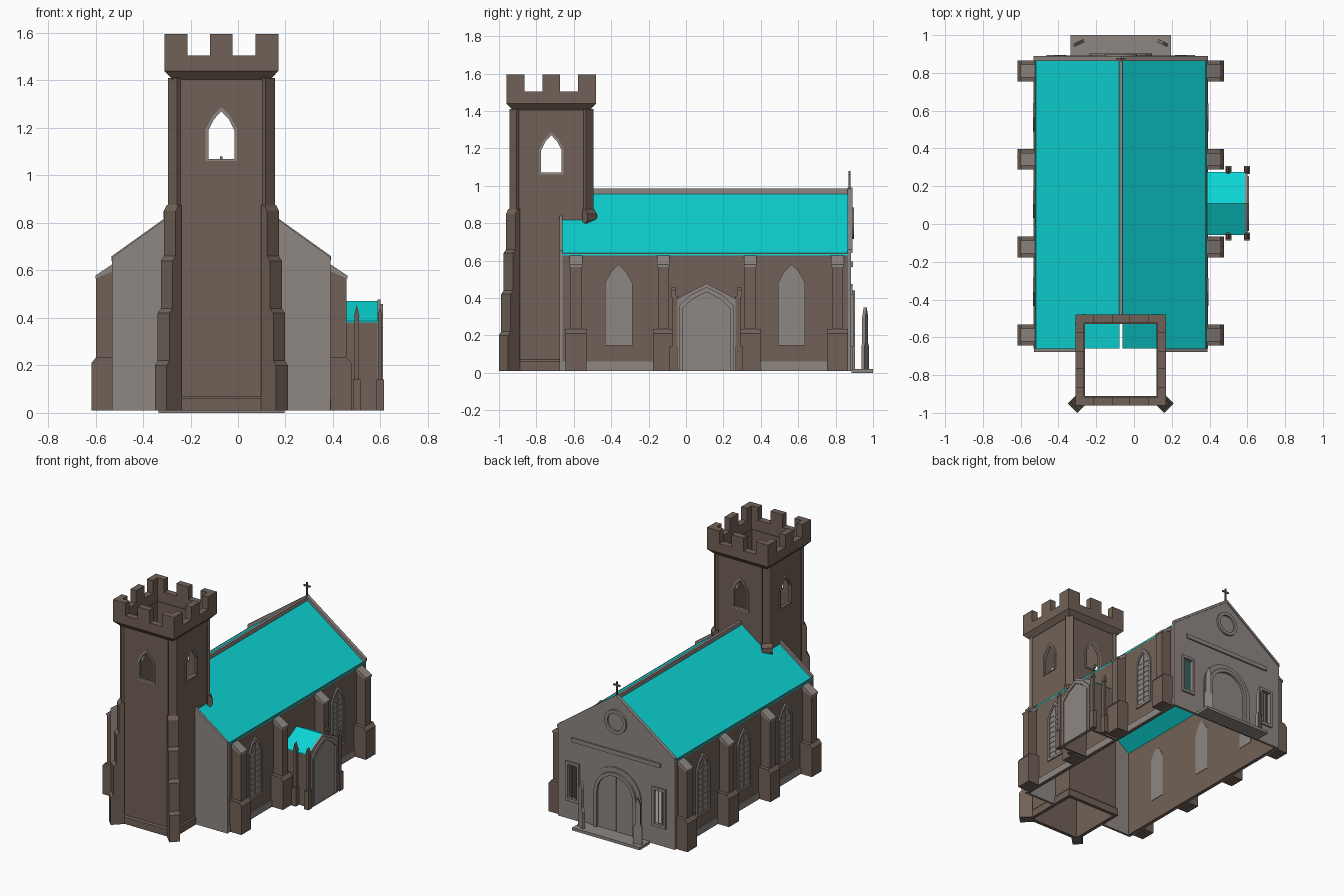
import bpy, bmesh, math
from mathutils import Matrix

if "Cube" in bpy.data.objects:
    bpy.data.objects.remove(bpy.data.objects["Cube"])

def material(name, col):
    m = bpy.data.materials.new(name)
    m.diffuse_color = (*col, 1)
    m.use_nodes = True
    m.node_tree.nodes["Principled BSDF"].inputs["Base Color"].default_value = m.diffuse_color
    return m

STONE = material("brown_stone", (0.165, 0.121, 0.095))
TRIM = material("pale_stone", (0.275, 0.243, 0.228))
ROOF = material("turquoise_roof", (0.004, 0.66, 0.66))
CX, TY = -0.07, -0.72          # centre line, tower centre in y
AX = {'x': lambda u, v, d: (d, u, v), 'y': lambda u, v, d: (u, d, v), 'z': lambda u, v, d: (u, v, d)}

def finish(name, bm, mat, M=None):
    bmesh.ops.recalc_face_normals(bm, faces=bm.faces)
    me = bpy.data.meshes.new(name)
    bm.to_mesh(me)
    bm.free()
    if M:
        me.transform(M)
    me.materials.append(mat)
    ob = bpy.data.objects.new(name, me)
    bpy.context.collection.objects.link(ob)
    return ob

def prism(name, pts, axis, d0, d1, mat, M=None):
    """Polygon pts extruded along an axis."""
    bm = bmesh.new()
    a, b = ([bm.verts.new(AX[axis](u, v, d)) for u, v in pts] for d in (d0, d1))
    n = len(pts)
    bm.faces.new(a)
    bm.faces.new(b)
    for i in range(n):
        j = (i + 1) % n
        bm.faces.new((a[i], a[j], b[j], b[i]))
    return finish(name, bm, mat, M)

def stitch(name, loops, mat):
    """Loops joined in a closed chain with quads."""
    bm = bmesh.new()
    vs = [[bm.verts.new(p) for p in l] for l in loops]
    n, k = len(vs[0]), len(vs)
    for s in range(k):
        a, b = vs[s], vs[(s + 1) % k]
        for i in range(n):
            j = (i + 1) % n
            bm.faces.new((a[i], a[j], b[j], b[i]))
    return finish(name, bm, mat)

def frame(name, outer, inner, axis, d0, d1, mat):
    return stitch(name, [[AX[axis](u, v, d) for u, v in l] for l, d in
                         ((outer, d0), (outer, d1), (inner, d1), (inner, d0))], mat)

def square_ring(name, profile, mat):
    return stitch(name, [[(CX + sx * h, TY + sy * h, z) for sx, sy in
                          ((-1, -1), (1, -1), (1, 1), (-1, 1))] for h, z in profile], mat)

def rect(u0, u1, v0, v1):
    return [(u0, v0), (u1, v0), (u1, v1), (u0, v1)]

def box(name, x0, x1, y0, y1, z0, z1, mat):
    return prism(name, rect(x0, x1, y0, y1), 'z', z0, z1, mat)

def pointed(c, w, z0, zs, za):
    zm = zs + 0.58 * (za - zs)
    return [(c - w, z0), (c + w, z0), (c + w, zs), (c + .58 * w, zm), (c, za), (c - .58 * w, zm), (c - w, zs)]

def round_arch(c, w, z0, zs):
    return [(c - w, z0), (c + w, z0)] + [(c + w * math.cos(math.pi * i / 14), zs + w * math.sin(math.pi * i / 14)) for i in range(15)]

def circle(c, z, r):
    return [(c + r * math.cos(math.tau * i / 24), z + r * math.sin(math.tau * i / 24)) for i in range(24)]

def cut(ob, cutter):
    cutter.hide_render = True
    cutter.hide_viewport = True
    m = ob.modifiers.new("opening", 'BOOLEAN')
    m.operation, m.solver, m.object = 'DIFFERENCE', 'EXACT', cutter

# Tower shell, open at top and bottom, with a belfry opening on each side
tower = square_ring("tower_walls", [(.205, .01), (.205, 1.43), (.19, 1.43), (.19, .01)], STONE)
square_ring("tower_plinth", [(.215, .01), (.215, .06), (.207, .07), (.2, .07), (.2, .01)], STONE)
for ax, c, t in (('x', TY, CX), ('y', CX, TY)):
    hole = pointed(c, .055, 1.07, 1.19, 1.27)
    cut(tower, prism("belfry_cutter", hole, ax, t - .4, t + .4, STONE))
    for s in (-1, 1):
        frame("belfry_frame", pointed(c, .066, 1.06, 1.195, 1.288), hole, ax, t + s * .19, t + s * .211, TRIM)

# Parapet with battlements
square_ring("tower_parapet", [(.207, 1.405), (.24, 1.44), (.24, 1.505), (.195, 1.505), (.195, 1.405)], STONE)
for sx in (-1, 1):
    for sy in (-1, 1):
        L = [(.24, .24), (.143, .24), (.143, .195), (.195, .195), (.195, .143), (.24, .143)]
        prism("corner_merlon", [(CX + sx * a, TY + sy * b) for a, b in L], 'z', 1.504, 1.595, STONE)
    a, b = sorted((sx * .195, sx * .24))
    box("merlon", CX + a, CX + b, TY - .047, TY + .047, 1.504, 1.595, STONE)
    box("merlon", CX - .047, CX + .047, TY + a, TY + b, 1.504, 1.595, STONE)

# Diagonal corner buttresses: thin above, stepped in front, corbelled behind
def reach(h, w):
    return math.sqrt(2) * (h - w * .3536)

for sx in (-1, 1):
    for sy in (-1, 1):
        M = Matrix.Translation((CX, TY, 0)) @ Matrix.Rotation(math.atan2(sy, sx), 4, 'Z')
        r = reach(.225, .055)
        prism("corner_pilaster", rect(.272, r, .84, 1.41), 'y', -.0275, .0275, STONE, M)
        if sy < 0:
            pts = [(.272, .01)]
            for h, z0, z1 in ((.28, .01, .2), (.268, .22, .42), (.255, .44, .64), (.242, .66, .85)):
                q = reach(h, .07)
                pts += [(q, z0), (q, z1)]
            prism("corner_buttress", pts + [(r, .875), (.272, .875)], 'y', -.035, .035, STONE, M)
        else:
            q = reach(.243, .07)
            prism("corner_corbel", [(.272, .78), (q - .02, .79), (q, .82), (q, .85), (r, .875), (.272, .875)],
                  'y', -.035, .035, STONE, M)

# Nave walls, plinths, roof slopes
for s in (-1, 1):
    def X(v):
        return CX + s * v
    box("nave_side_wall", *sorted((X(.435), X(.455))), -.66, .87, .01, .64, STONE)
    box("nave_plinth", *sorted((X(.45), X(.461))), -.66, .87, .01, .06, TRIM)
    prism("nave_roof", [(X(.458), .634), (X(.008), .957), (X(.008), .951), (X(.458), .626)], 'y', -.66, .868, ROOF)
    # front gable, one half either side of the tower
    prism("front_gable", [(X(.46), .01), (X(.46), .655), (X(.2), .842), (X(.2), .01)], 'y', -.677, -.66, TRIM)
    # stepped side buttresses with pale sloped caps
    for y in (.81, .343, -.122, -.588):
        prism("buttress_base", [(X(.45), .01), (X(.547), .01), (X(.547), .21), (X(.527), .235), (X(.45), .235)],
              'y', y - .055, y + .055, STONE)
        prism("buttress_shaft", [(X(.45), .2), (X(.527), .2), (X(.527), .575), (X(.45), .61)],
              'y', y - .029, y + .029, STONE)
        prism("buttress_cap", [(X(.45), .6), (X(.531), .565), (X(.531), .578), (X(.45), .632)],
              'y', y - .034, y + .034, TRIM)
    # lancet windows with glazing bars (the porch fills the middle bay on the right)
    for y in ((-.36, .564) if s > 0 else (-.36, .105, .564)):
        inner = pointed(y, .058, .165, .475, .557)
        prism("lancet_panel", inner, 'x', X(.432), X(.458), TRIM)
        frame("lancet_frame", pointed(y, .073, .147, .48, .58), inner, 'x', X(.45), X(.465), TRIM)
        box("lancet_mullion", *sorted((X(.456), X(.463))), y - .005, y + .005, .165, .55, TRIM)
        for i in range(8):
            z = .2 + i * .039
            box("lancet_bar", *sorted((X(.456), X(.461))), y - .058, y + .058, z, z + .007, TRIM)
box("roof_ridge", CX - .009, CX + .009, -.51, .88, .945, .984, TRIM)

# Back gable with open side windows
gable = prism("back_gable", [(CX - .46, .01), (CX + .46, .01), (CX + .46, .655), (CX, .985), (CX - .46, .655)],
              'y', .866, .883, TRIM)
for s in (-1, 1):
    c = CX + s * .34
    hole = rect(c - .036, c + .036, .16, .4)
    cut(gable, prism("back_window_cutter", hole, 'y', .8, .95, TRIM))
    frame("back_window_frame", rect(c - .053, c + .053, .14, .42), hole, 'y', .866, .895, TRIM)
    for d in (-.013, .013):
        box("back_window_bar", c + d - .004, c + d + .004, .87, .882, .155, .405, TRIM)
    # sloping gable coping
    prism("gable_coping", [(CX + s * .462, .64), (CX + s * .462, .66), (CX, .99), (CX, .97)], 'y', .864, .89, TRIM)
frame("round_window_frame", circle(CX, .8, .085), circle(CX, .8, .062), 'y', .88, .897, TRIM)
prism("round_window_panel", circle(CX, .8, .064), 'y', .88, .885, TRIM)
box("gable_band", CX - .35, CX + .35, .88, .893, .565, .595, TRIM)

# Back doorway, step and side posts
frame("door_surround", round_arch(CX, .2, .012, .275), round_arch(CX, .165, .02, .275), 'y', .88, .89, TRIM)
frame("door_arch", round_arch(CX, .165, .012, .275), round_arch(CX, .14, .02, .275), 'y', .88, .903, TRIM)
prism("back_door", round_arch(CX, .142, .015, .275), 'y', .88, .887, TRIM)
box("door_seam", CX - .003, CX + .003, .885, .89, .02, .41, TRIM)
box("back_step", CX - .265, CX + .265, .884, 1.0, 0, .02, TRIM)
for s in (-1, 1):
    M = Matrix.Translation((CX + s * .222, .958, 0)) @ Matrix.Rotation(-s * math.radians(25), 4, 'Z')
    prism("step_post", [(-.03, .02), (.03, .02), (.03, .14), (.018, .16), (.018, .3), (0, .35), (-.018, .3),
                        (-.018, .16), (-.03, .14)], 'y', -.009, .009, TRIM, M)

# Gable cross
box("cross_upright", CX - .005, CX + .005, .87, .88, .97, 1.08, STONE)
box("cross_arm", CX - .026, CX + .026, .87, .88, 1.05, 1.06, STONE)

# Side porch
PY = .109
for s in (-1, 1):
    box("porch_side_wall", .38, .595, *sorted((PY + s * .145, PY + s * .16)), .01, .385, STONE)
    prism("porch_roof", [(PY + s * .166, .386), (PY, .472), (PY, .466), (PY + s * .166, .38)], 'x', .383, .594, ROOF)
    for x, top in ((.5, .455), (.598, .44)):
        y0 = PY + s * .155
        box("porch_buttress", x - .016, x + .016, *sorted((y0, PY + s * .197)), .01, .14, STONE)
        box("porch_shaft", x - .009, x + .009, *sorted((y0, PY + s * .185)), .13, .41, STONE)
        prism("porch_pinnacle", [(x - .012, .405), (x + .012, .405), (x, top)], 'y',
              PY + s * .163, PY + s * .189, STONE)
gab = [(PY - .165, .01), (PY + .165, .01), (PY + .165, .392), (PY, .478), (PY - .165, .392)]
prism("porch_gable", gab, 'x', .588, .6, TRIM)
door = pointed(PY, .125, .012, .345, .432)
frame("porch_arch", pointed(PY, .145, .01, .36, .458), door, 'x', .598, .61, TRIM)
prism("porch_door", pointed(PY, .115, .012, .34, .42), 'x', .598, .604, TRIM)
